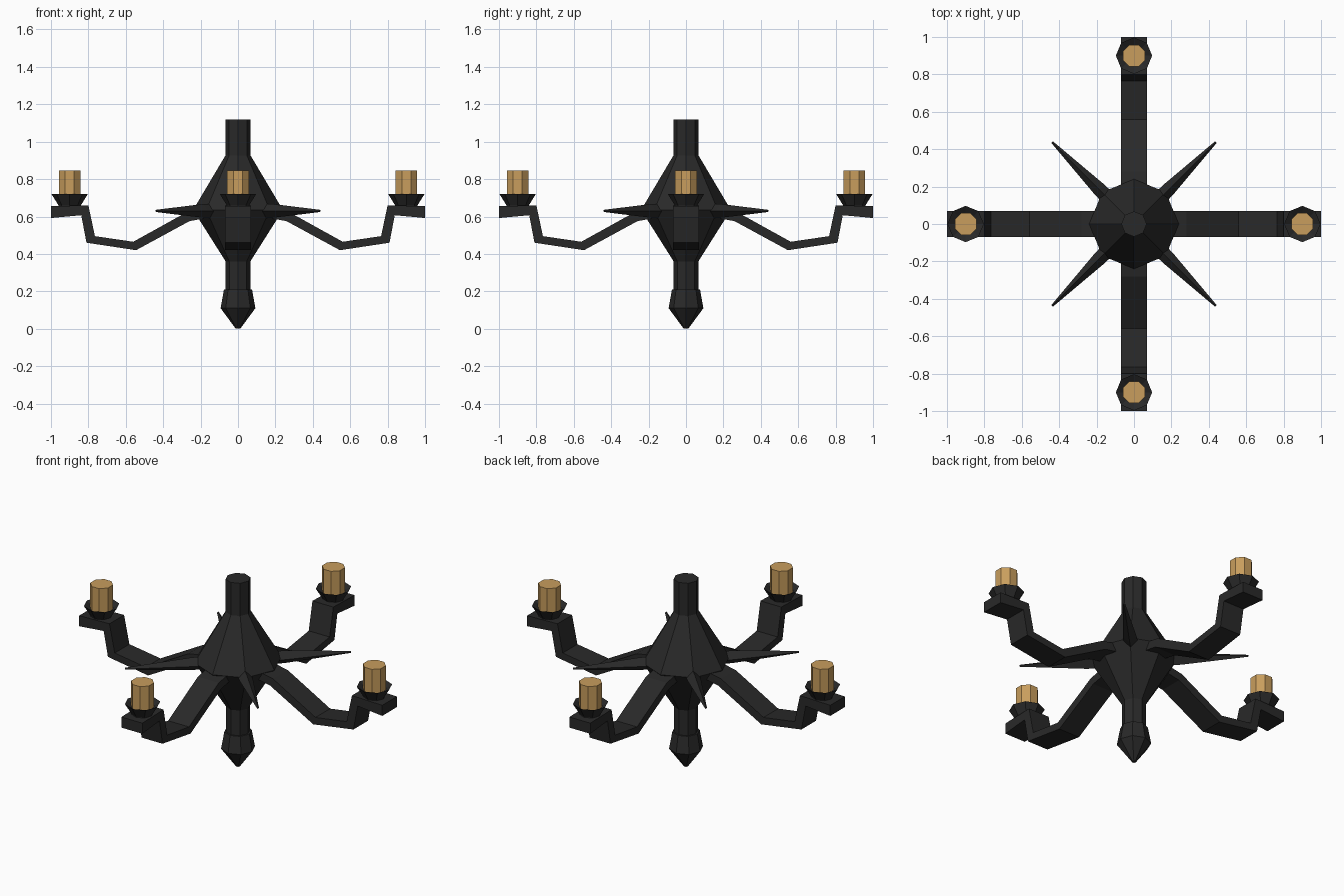
import bpy, bmesh
from math import cos, sin, pi, radians
from mathutils import Matrix, Vector

if "Cube" in bpy.data.objects:
    bpy.data.objects.remove(bpy.data.objects["Cube"])


def material(name, rgb):
    m = bpy.data.materials.new(name)
    m.diffuse_color = (*rgb, 1)
    m.use_nodes = True
    m.node_tree.nodes["Principled BSDF"].inputs["Base Color"].default_value = m.diffuse_color
    return m


IRON = material("dark_iron", (0.022, 0.022, 0.022))
WAX = material("candle_wax", (0.58, 0.34, 0.11))


def finish(name, bm, mat, matrix=None):
    if matrix:
        bm.transform(matrix)
    bmesh.ops.remove_doubles(bm, verts=bm.verts, dist=1e-5)
    bmesh.ops.recalc_face_normals(bm, faces=bm.faces)
    me = bpy.data.meshes.new(name)
    bm.to_mesh(me)
    bm.free()
    me.materials.append(mat)
    ob = bpy.data.objects.new(name, me)
    bpy.context.collection.objects.link(ob)
    return ob


def lathe(name, profile, mat, sides=8, phase=0.0, matrix=None):
    """Turned solid from (radius, z) points, closed with caps."""
    bm = bmesh.new()
    rings = [[bm.verts.new((r * cos(phase + 2 * pi * i / sides),
                            r * sin(phase + 2 * pi * i / sides), z))
              for i in range(sides)] for r, z in profile]
    for a, b in zip(rings, rings[1:]):
        for i in range(sides):
            j = (i + 1) % sides
            bm.faces.new((a[i], a[j], b[j], b[i]))
    bm.faces.new(rings[0])
    bm.faces.new(rings[-1])
    return finish(name, bm, mat, matrix)


def arm(name, top, bottom, half_width, matrix):
    """Bent bar: matching top and bottom edge points in the x-z plane."""
    bm = bmesh.new()
    secs = []
    for (tx, tz), (bx, bz) in zip(top, bottom):
        secs.append([bm.verts.new(p) for p in (
            (tx, -half_width, tz), (tx, half_width, tz),
            (bx, half_width, bz), (bx, -half_width, bz))])
    for a, b in zip(secs, secs[1:]):
        for i in range(4):
            j = (i + 1) % 4
            bm.faces.new((a[i], a[j], b[j], b[i]))
    bm.faces.new(secs[0])
    bm.faces.new(secs[-1])
    return finish(name, bm, IRON, matrix)


# Central column: finial, lower stem, double-cone body, upper stem
lathe("finial", [(0.012, 0), (0.093, 0.11), (0.075, 0.21), (0.05, 0.21)], IRON)
lathe("central_body", [(0.066, 0.2), (0.066, 0.36), (0.24, 0.635),
                       (0.068, 0.925), (0.068, 1.12)], IRON)

ARM_TOP = [(0.1, 0.655), (0.28, 0.62), (0.56, 0.465), (0.765, 0.495),
           (0.80, 0.66), (1.0, 0.655)]
ARM_BOTTOM = [(0.1, 0.605), (0.26, 0.575), (0.545, 0.42), (0.81, 0.46),
              (0.838, 0.607), (1.0, 0.592)]

for k in range(4):
    turn = Matrix.Rotation(k * pi / 2, 4, 'Z')
    at_end = turn @ Matrix.Translation((0.9, 0, 0))

    # Arm, flared drip cup and candle
    arm(f"arm_{k + 1}", ARM_TOP, ARM_BOTTOM, 0.069, turn)
    lathe(f"candle_cup_{k + 1}", [(0.06, 0.645), (0.06, 0.66), (0.097, 0.72),
                                  (0.05, 0.69)], IRON, matrix=at_end)
    lathe(f"candle_{k + 1}", [(0.063, 0.685), (0.063, 0.845)], WAX,
          phase=pi / 8, matrix=at_end)

    # Diagonal spike, laid along its radius
    diag = (Matrix.Rotation(pi / 4 + k * pi / 2, 4, 'Z')
            @ Matrix.Translation((0, 0, 0.63)) @ Matrix.Rotation(pi / 2, 4, 'Y'))
    lathe(f"spike_{k + 1}", [(0.04, 0.15), (0.037, 0.26), (0.006, 0.62)], IRON,
          sides=4, matrix=diag)
